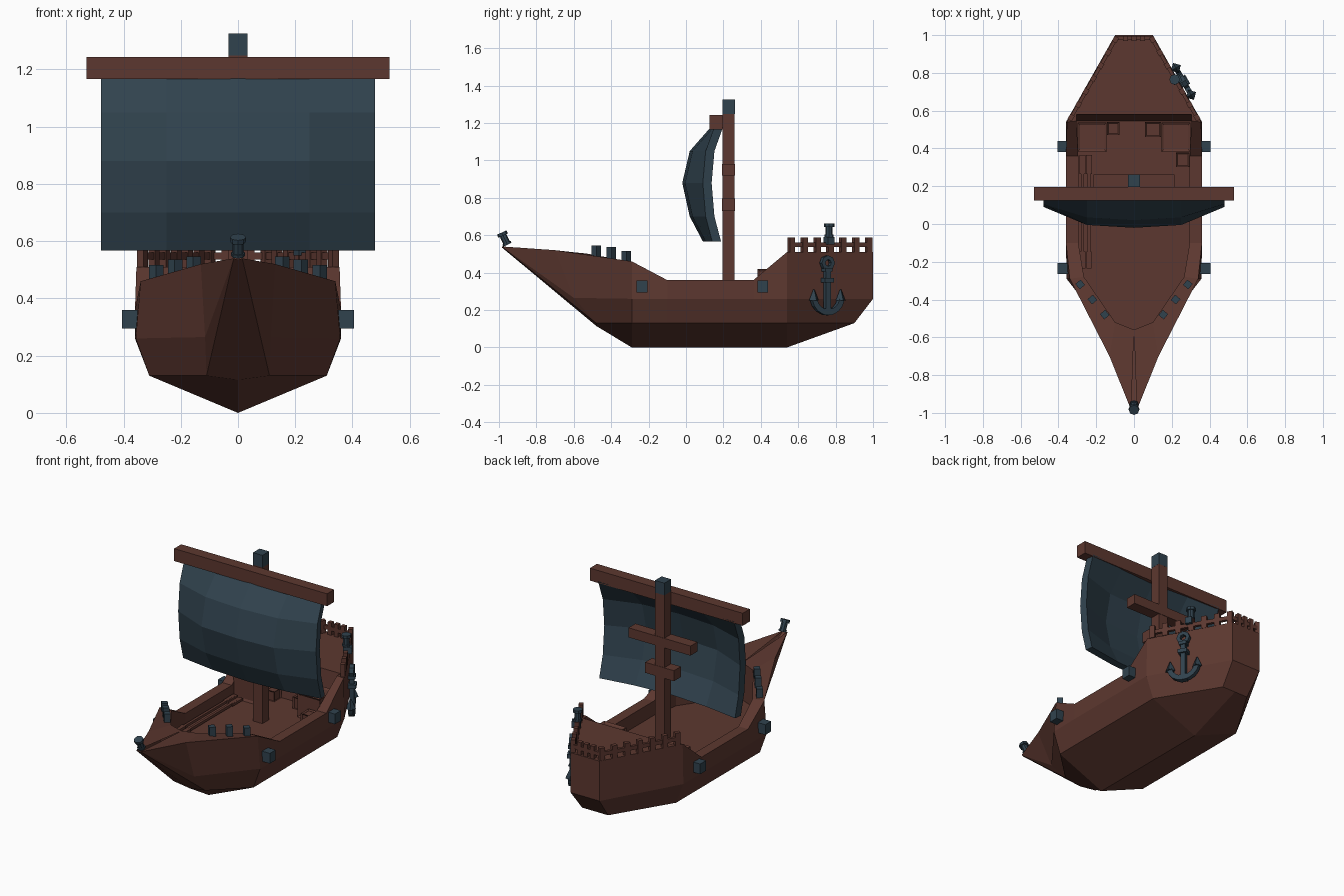
import bpy, bmesh, math
from mathutils import Matrix, Vector

if "Cube" in bpy.data.objects:
    bpy.data.objects.remove(bpy.data.objects["Cube"])


def material(name, rgb):
    m = bpy.data.materials.new(name)
    m.diffuse_color = (*rgb, 1)
    m.use_nodes = True
    m.node_tree.nodes["Principled BSDF"].inputs["Base Color"].default_value = m.diffuse_color
    return m


BROWN = material("brown wood", (0.108, 0.039, 0.029))
BLUE = material("slate blue", (0.030, 0.055, 0.076))


def finish(name, bm, mat):
    me = bpy.data.meshes.new(name)
    bmesh.ops.recalc_face_normals(bm, faces=bm.faces)
    bm.to_mesh(me)
    bm.free()
    ob = bpy.data.objects.new(name, me)
    me.materials.append(mat)
    bpy.context.collection.objects.link(ob)
    return ob


def box(name, c, s, mat, rz=0.0, inset=0.0):
    bm = bmesh.new()
    bmesh.ops.create_cube(bm, size=1, matrix=Matrix.Translation(c) @ Matrix.Rotation(rz, 4, 'Z')
                          @ Matrix.Diagonal((*s, 1)))
    if inset:
        bm.normal_update()
        bmesh.ops.inset_individual(bm, faces=bm.faces[:], thickness=inset, depth=-0.008)
    return finish(name, bm, mat)


def loft(bm, rows):
    grid = [[bm.verts.new(p) for p in r] for r in rows]
    for a, b in zip(grid, grid[1:]):
        for i in range(len(a) - 1):
            bm.faces.new((a[i], a[i + 1], b[i + 1], b[i]))


# ---- hull: stations of keel, chine, waist, sheer, inner rail edge, deck height
DECK = 0.27


def station(keel, chine, waist, sheer, inner, deck=DECK):
    ix, iy, _ = inner
    return [(0, *keel), chine, waist, sheer, inner, (ix, iy, deck), (0, iy, deck)]


def midship(y):
    return station((y, 0), (.31, y, .13), (.36, y, .26), (.36, y, .36), (.295, y, .36))


tip = (.015, -.985, .54)
q_keel, q_chine, q_waist, q_sheer = (.54, 0), (.31, .54, .13), (.36, .54, .26), (.355, .54, .51)
stern = station((.9, .13), (.09, .9, .13), (.1, 1, .26), (.1, 1, .51), (.06, 1, .51), .51)
stations = [
    station((-.985, .535), tip, tip, tip, (0, -.56, .505)),
    station((-.48, .115), (.11, -.48, .13), (.115, -.60, .265), (.13, -.70, .52), (.1, -.52, .5)),
    station((-.29, 0), (.31, -.29, .13), (.357, -.29, .26), (.34, -.29, .46), (.265, -.28, .455)),
    midship(-.1),
    midship(.36),
    station(q_keel, q_chine, q_waist, q_sheer, (.305, .545, .51)),
    station(q_keel, q_chine, q_waist, q_sheer, (.305, .58, .51), .51),
    stern,
    [(0, y, z) for _, y, z in stern],
]
bm = bmesh.new()
for side in (1, -1):
    loft(bm, [[(side * x, y, z) for x, y, z in s] for s in stations])
bmesh.ops.remove_doubles(bm, verts=bm.verts, dist=1e-4)
bmesh.ops.dissolve_degenerate(bm, edges=bm.edges, dist=1e-4)
finish("hull", bm, BROWN)

# ---- mast, yard and cross pieces
box("mast", (0, .228, .76), (.065, .065, .98), BROWN)
box("mast_cap", (0, .228, 1.287), (.066, .066, .076), BLUE)
box("yard", (0, .16, 1.205), (1.06, .07, .078), BROWN)
box("upper_cross_piece", (0, .228, .95), (.43, .069, .06), BROWN)
box("lower_cross_piece", (0, .228, .762), (.20, .069, .066), BROWN)

# ---- sail: bulged slab, rows of (z, centre y, edge y)
sail_rows = [(1.175, .13, .15), (1.05, .02, .105), (.88, -.02, .09), (.70, .02, .105), (.567, .09, .14)]
front = [[(-.478, e, z), (-.25, c + .015, z), (0, c, z), (.25, c + .015, z), (.478, e, z)]
         for z, c, e in sail_rows]
bm = bmesh.new()
loft(bm, front)
loft(bm, [[(x * .985, y + .047, z) for x, y, z in r] for r in front])
rim = [e for e in bm.edges if e.is_boundary]
bmesh.ops.bridge_loops(bm, edges=rim)
finish("sail", bm, BLUE)

# ---- hull side blocks and foredeck posts, both sides
for s in (1, -1):
    for y in (-.235, .41):
        box("side_block", (s * .373, y, .327), (.065, .058, .064), BLUE)
    for x, y, z in ((.285, -.32, .485), (.22, -.40, .505), (.155, -.48, .515)):
        box("foredeck_post", (s * x, y, z), (.036, .036, .062), BLUE, s * math.radians(50))

# ---- stern railing
for s in (1, -1):
    a, b = Vector((s * .338, .555, 0)), Vector((s * .093, .985, 0))
    d = b - a
    ang = math.atan2(d.y, d.x)
    mid = (a + b) / 2
    box("stern_side_rail", (mid.x, mid.y, .548), (d.length, .018, .024), BROWN, ang)
    for i in range(7):
        p = a + d * (.02 + .96 * i / 6)
        box("stern_rail_post", (p.x, p.y, .548), (.032, .026, .08), BROWN, ang)
box("stern_back_rail", (0, .983, .548), (.19, .018, .024), BROWN)
for x in (-.045, 0, .045):
    box("stern_back_post", (x, .983, .548), (.026, .026, .08), BROWN)


# ---- lanterns
def lantern(name, base, tilt=0.0):
    bm = bmesh.new()
    m = Matrix.Translation(base) @ Matrix.Rotation(tilt, 4, 'X')
    for z, h, r in ((.005, .012, .024), (.032, .044, .019), (.062, .018, .028)):
        bmesh.ops.create_cone(bm, cap_ends=True, segments=8, radius1=r, radius2=r, depth=h,
                              matrix=m @ Matrix.Translation((0, 0, z)))
    finish(name, bm, BLUE)


lantern("bow_lantern", (0, -.955, .55), math.radians(25))
lantern("stern_lantern", (.215, .765, .592))
box("lantern_bracket", (.225, .765, .57), (.05, .04, .04), BLUE, math.radians(30))

# ---- anchor hanging on the starboard quarter
anchor_frame = Matrix.Translation((.262, .755, 0)) @ Matrix.Rotation(math.radians(119.5), 4, 'Z')


def arc_band(bm, cz, r0, r1, a0, a1, n, t):
    rows = []
    for i in range(n + 1):
        a = math.radians(a0 + (a1 - a0) * i / n)
        c, s = math.cos(a), math.sin(a)
        rows.append([(r * c, y, cz + r * s) for r, y in
                     ((r0, -t), (r1, -t), (r1, t), (r0, t), (r0, -t))])
    loft(bm, rows)
    if a1 - a0 < 360:
        for r in (rows[0], rows[-1]):
            bm.faces.new([bm.verts.new(p) for p in r[:4]])
    bmesh.ops.remove_doubles(bm, verts=bm.verts, dist=1e-5)


bm = bmesh.new()
arc_band(bm, .452, .018, .040, 0, 360, 8, .013)
arc_band(bm, .272, .070, .100, 190, 350, 8, .014)
for c, s in (((0, 0, .30), (.028, .028, .25)), ((0, 0, .36), (.055, .05, .024)),
             ((0, 0, .415), (.045, .04, .02)), ((0, 0, .19), (.045, .034, .035))):
    bmesh.ops.create_cube(bm, size=1, matrix=Matrix.Translation(c) @ Matrix.Diagonal((*s, 1)))
for s in (1, -1):  # pointed flukes
    bmesh.ops.create_cone(bm, cap_ends=True, segments=4, radius1=.03, radius2=.004, depth=.06,
                          matrix=Matrix.Translation((s * .082, 0, .28)))
bmesh.ops.transform(bm, matrix=anchor_frame, verts=bm.verts)
finish("anchor", bm, BLUE)

# ---- deck cargo
for s in (1, -1):
    box("large_crate", (s * .222, .46, .345), (.155, .155, .15), BROWN, inset=.018)
box("small_crate", (-.11, .505, .30), (.066, .07, .07), BROWN, inset=.01)
box("small_crate", (.10, .50, .305), (.085, .08, .08), BROWN, inset=.01)
box("small_crate", (.258, .34, .305), (.07, .075, .08), BROWN, inset=.01)

# ---- oars lying along the port side
for x, z in ((-.272, .30), (-.238, .29)):
    box("oar_shaft", (x, .06, z), (.016, .56, .016), BROWN)
    box("oar_blade", (x, .315, z), (.032, .10, .014), BROWN)
    box("oar_grip", (x, -.19, z), (.028, .09, .02), BROWN)
